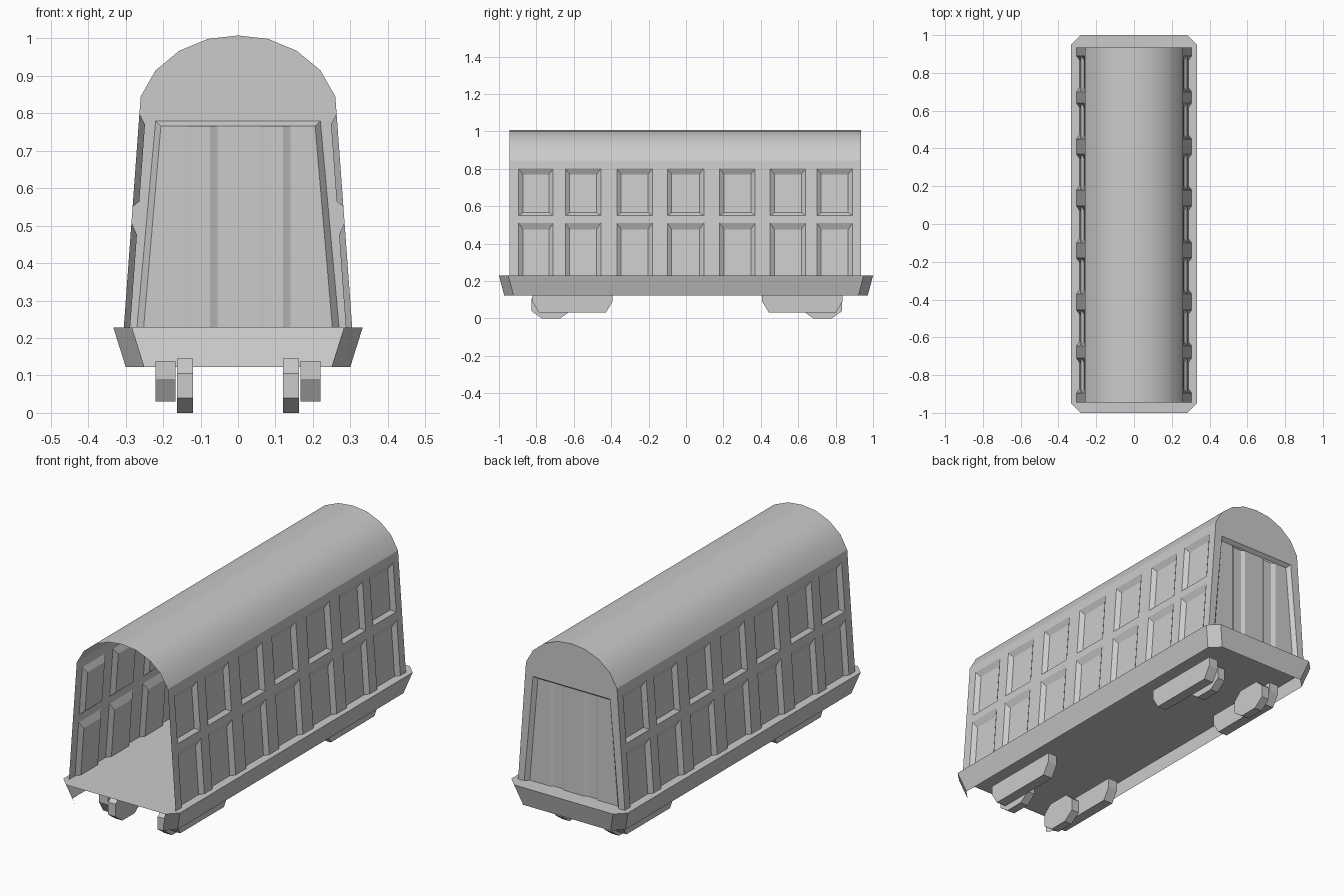
import bpy, bmesh

if "Cube" in bpy.data.objects:
    bpy.data.objects.remove(bpy.data.objects["Cube"])

WALL_Y0, WALL_Y1, FLOOR_Z, EAVE_Z = -0.945, 0.935, 0.228, 0.845


def make(name, faces, smooth=False):
    """Build a mesh object from a list of polygons (lists of points)."""
    bm = bmesh.new()
    for f in faces:
        bm.faces.new([bm.verts.new(p) for p in f])
    bmesh.ops.remove_doubles(bm, verts=bm.verts, dist=1e-5)
    bmesh.ops.recalc_face_normals(bm, faces=bm.faces)
    me = bpy.data.meshes.new(name)
    bm.to_mesh(me)
    bm.free()
    ob = bpy.data.objects.new(name, me)
    bpy.context.collection.objects.link(ob)
    if smooth:
        for p in me.polygons:
            p.use_smooth = True
    return ob


def bridge(a, b, closed=True):
    n = len(a)
    return [[a[i], a[(i + 1) % n], b[(i + 1) % n], b[i]]
            for i in range(n if closed else n - 1)]


def wall_x(z, depth=0.0):
    return 0.26 + 0.073 * (EAVE_Z - z) - depth


# Side walls: thin shell with two rows of seven bevelled recesses
columns = [(-0.895, -0.71), (-0.645, -0.455), (-0.37, -0.18), (-0.10, 0.095),
           (0.18, 0.37), (0.45, 0.64), (0.70, 0.89)]
rows = [(FLOOR_Z, 0.51, FLOOR_Z, 0.475), (0.55, 0.80, 0.565, 0.77)]
y_cuts = [WALL_Y0] + [y for c in columns for y in c] + [WALL_Y1]
z_cuts = [FLOOR_Z, 0.51, 0.55, 0.80, EAVE_Z]


def rect(s, y0, y1, z0, z1, d=0.0):
    return [(s * wall_x(z, d), y, z)
            for y, z in ((y0, z0), (y1, z0), (y1, z1), (y0, z1))]


for s, name in ((1, "right_wall"), (-1, "left_wall")):
    faces = []
    for i in range(len(y_cuts) - 1):
        for j in range(len(z_cuts) - 1):
            y0, y1, z0, z1 = y_cuts[i], y_cuts[i + 1], z_cuts[j], z_cuts[j + 1]
            outer = rect(s, y0, y1, z0, z1)
            if i % 2 and j % 2 == 0 and j < 4:
                _, _, a, b = rows[j // 2]
                inner = rect(s, y0 + 0.023, y1 - 0.023, a, b, 0.017)
                faces += bridge(outer, inner) + [inner]
            else:
                faces.append(outer)
    make(name, faces)

# Arched roof
half = [(0.26, EAVE_Z), (0.22, 0.915), (0.157, 0.967), (0.08, 0.999)]
arc = half + [(0, 1.008)] + [(-x, z) for x, z in reversed(half)]
front = [(x, WALL_Y0, z) for x, z in arc]
back = [(x, WALL_Y1, z) for x, z in arc]
make("roof", bridge(front, back, False), True)

# Back end: gable, side posts and doorway reveal (the front end is open)
bx = wall_x(FLOOR_Z)
opening = [(0.27, FLOOR_Z), (0.22, 0.78), (-0.22, 0.78), (-0.27, FLOOR_Z)]
reveal = [(0.252, FLOOR_Z), (0.206, 0.766), (-0.206, 0.766), (-0.252, FLOOR_Z)]
o3 = [(x, WALL_Y1, z) for x, z in opening]
r3 = [(x, WALL_Y1 - 0.02, z) for x, z in reveal]
gable = back + [o3[2], o3[1]]
posts = [[(s * bx, WALL_Y1, FLOOR_Z), (s * 0.26, WALL_Y1, EAVE_Z),
          (s * 0.22, WALL_Y1, 0.78), (s * 0.27, WALL_Y1, FLOOR_Z)] for s in (1, -1)]
make("back_end_wall", [gable] + posts + bridge(o3, r3, False))

# Back door with two shallow vertical flutes
steps = [(0.206, 0), (0.14, 0), (0.12, 0.01), (0.075, 0.01), (0.055, 0)]
steps += [(-x, d) for x, d in reversed(steps)]
top = [(x, WALL_Y1 - 0.02 - d, 0.766) for x, d in steps]
low = [((0.252 if x > 0 else -0.252) if abs(x) > 0.2 else x,
        WALL_Y1 - 0.02 - d, FLOOR_Z) for x, d in steps]
make("back_door", bridge(top, low, False))


# Floor and flared skirt, open below and at the front
def octagon(x, y, c, z):
    return [(x - c, -y, z), (x, -y + c, z), (x, y - c, z), (x - c, y, z),
            (c - x, y, z), (-x, y - c, z), (-x, -y + c, z), (c - x, -y, z)]


upper, lower = octagon(0.333, 1.0, 0.05, FLOOR_Z), octagon(0.30, 0.972, 0.05, 0.123)
make("floor", [upper])
make("skirt", bridge(upper, lower, False))


# Running gear: side frames and one faceted wheel per corner
def prism(name, profile, x0, x1):
    a = [(x0, y, z) for y, z in profile]
    b = [(x1, y, z) for y, z in profile]
    make(name, bridge(a, b) + [a, b])


frame = [(-0.215, 0.138), (-0.215, 0.09), (-0.178, 0.03),
         (0.178, 0.03), (0.215, 0.09), (0.215, 0.138)]
wheel = [(-0.05, 0), (0.05, 0), (0.105, 0.04), (0.105, 0.105), (0.06, 0.145),
         (-0.06, 0.145), (-0.105, 0.105), (-0.105, 0.04)]
for end, fy, wy in (("front", -0.607, -0.722), ("back", 0.622, 0.73)):
    for side, s in (("right", 1), ("left", -1)):
        prism(f"{end}_{side}_frame", [(fy + y, z) for y, z in frame], s * 0.167, s * 0.22)
        prism(f"{end}_{side}_wheel", [(wy + y, z) for y, z in wheel], s * 0.12, s * 0.163)
